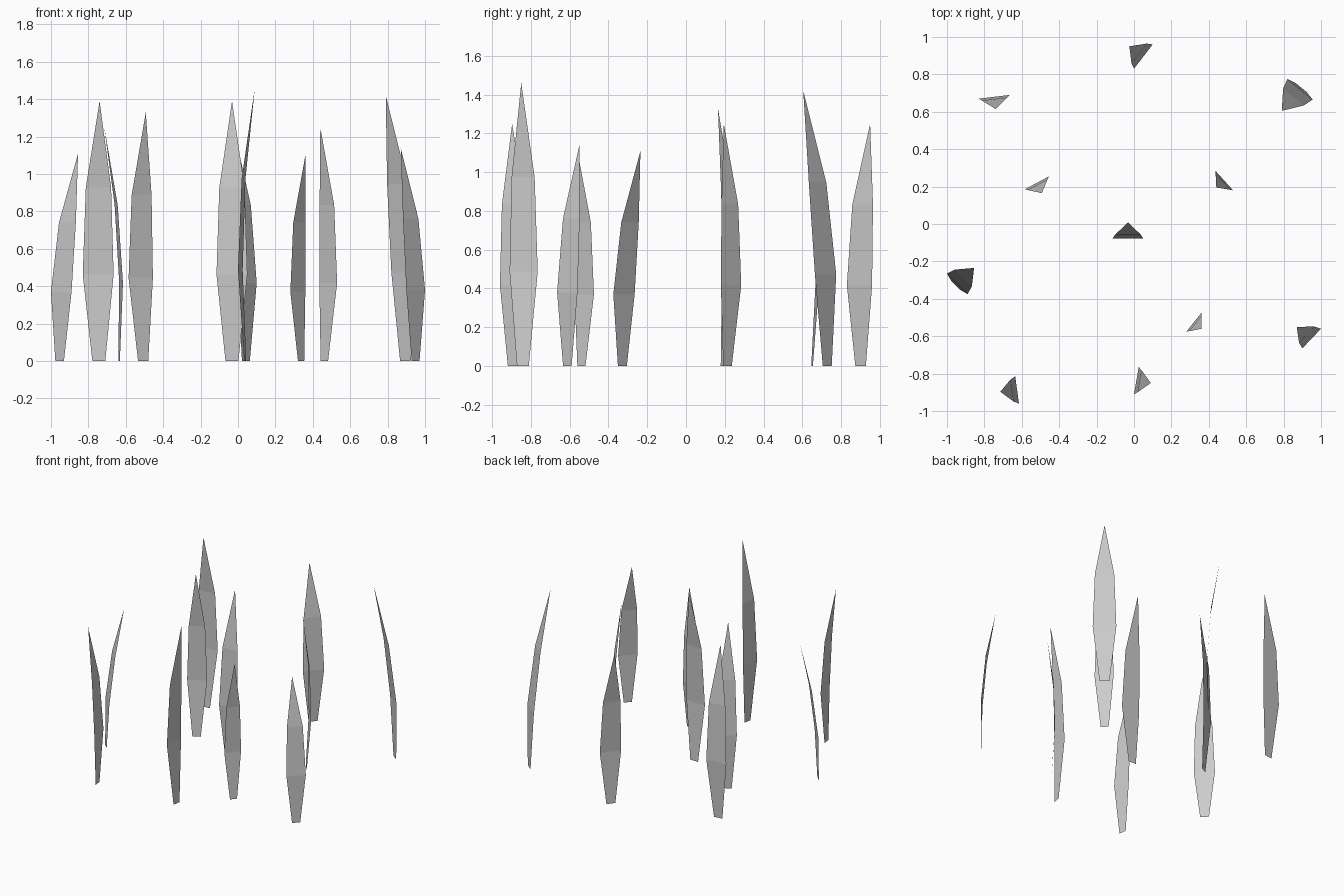
import bpy, bmesh
from mathutils import Vector

if "Cube" in bpy.data.objects:
    bpy.data.objects.remove(bpy.data.objects["Cube"])

# each blade: two ends of its widest line (x, y), tip (x, y), height
BLADES = [
    ((0.00, 0.83), (0.10, 0.96), (-0.025, 0.95), 1.25),
    ((-0.83, 0.67), (-0.665, 0.69), (-0.74, 0.615), 1.39),
    ((0.82, 0.775), (0.955, 0.665), (0.79, 0.605), 1.42),
    ((-0.585, 0.185), (-0.455, 0.255), (-0.493, 0.165), 1.33),
    ((0.435, 0.285), (0.53, 0.18), (0.44, 0.195), 1.25),
    ((-0.115, -0.078), (0.05, -0.078), (-0.032, 0.008), 1.39),
    ((-1.00, -0.265), (-0.89, -0.375), (-0.855, -0.235), 1.11),
    ((0.28, -0.575), (0.36, -0.475), (0.362, -0.56), 1.11),
    ((1.00, -0.56), (0.90, -0.665), (0.87, -0.55), 1.14),
    ((0.00, -0.91), (0.025, -0.765), (0.09, -0.85), 1.46),
    ((-0.615, -0.96), (-0.635, -0.815), (-0.715, -0.897), 1.25),
]


def grass_blade(name, a, b, tip, height):
    """Flat three-segment blade whose spine follows a parabola."""
    a, b, tip = Vector(a), Vector(b), Vector(tip)
    mid, half = (a + b) / 2, (b - a) / 2
    lean = tip - mid
    curl = lean.normalized() * 0.03 * height
    step = (lean - curl * 3) / 2
    base, upper = mid - step, mid + step + curl

    bm = bmesh.new()
    rows = []
    for i, (centre, width) in enumerate(((base, 0.42), (mid, 1.0), (upper, 0.82))):
        z = height * i / 3
        rows.append([bm.verts.new((*(centre + half * width * s), z)) for s in (-1, 1)])
    for low, high in zip(rows, rows[1:]):
        bm.faces.new((low[0], low[1], high[1], high[0]))
    top = bm.verts.new((*tip, height))
    bm.faces.new((rows[-1][0], rows[-1][1], top))

    mesh = bpy.data.meshes.new(name)
    bm.to_mesh(mesh)
    bm.free()
    bpy.context.collection.objects.link(bpy.data.objects.new(name, mesh))


# scattered grass blades
for n, blade in enumerate(BLADES, 1):
    grass_blade(f"grass_blade_{n}", *blade)
